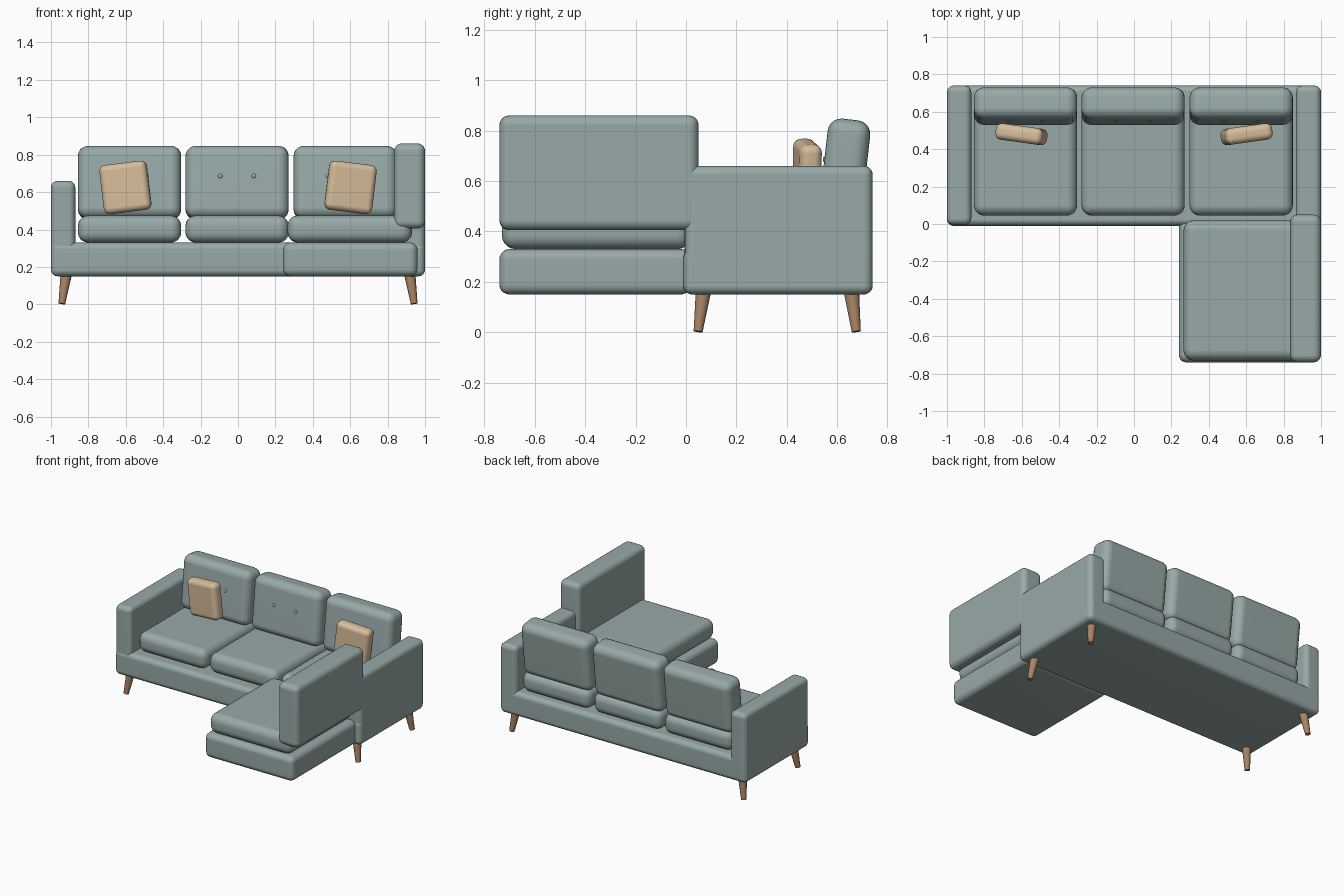
import bpy, bmesh
from math import radians
from mathutils import Vector, Euler

cube = bpy.data.objects.get("Cube")
if cube:
    bpy.data.objects.remove(cube, do_unlink=True)


def material(name, rgb):
    m = bpy.data.materials.new(name)
    m.use_nodes = True
    m.diffuse_color = (*rgb, 1)
    m.node_tree.nodes["Principled BSDF"].inputs["Base Color"].default_value = (*rgb, 1)
    return m


FABRIC = material("sage fabric", (0.31, 0.40, 0.39))
TAN = material("tan fabric", (0.68, 0.51, 0.33))
WOOD = material("brown wood", (0.40, 0.23, 0.13))


def finish(bm, name, mat, loc=(0, 0, 0), rot=(0, 0, 0)):
    mesh = bpy.data.meshes.new(name)
    bm.to_mesh(mesh)
    bm.free()
    mesh.materials.append(mat)
    ob = bpy.data.objects.new(name, mesh)
    bpy.context.collection.objects.link(ob)
    ob.location, ob.rotation_euler = loc, rot
    bpy.ops.object.select_all(action='DESELECT')
    ob.select_set(True)
    bpy.context.view_layer.objects.active = ob
    bpy.ops.object.shade_smooth_by_angle(angle=radians(35))
    return ob


def soft_box(name, x, y, z, radius, mat=FABRIC, rot=(0, 0, 0), flat_bottom=False):
    """Rounded box spanning the given ranges, turned about its centre."""
    size = Vector((x[1] - x[0], y[1] - y[0], z[1] - z[0]))
    loc = Vector((x[0] + x[1], y[0] + y[1], z[0] + z[1])) / 2
    bm = bmesh.new()
    bmesh.ops.create_cube(bm, size=1)
    bmesh.ops.scale(bm, vec=size, verts=bm.verts)
    edges = [e for e in bm.edges
             if not (flat_bottom and all(v.co.z < 0 for v in e.verts))]
    bmesh.ops.bevel(bm, geom=edges, offset=radius, segments=5,
                    profile=0.5, affect='EDGES', clamp_overlap=True)
    ob = finish(bm, name, mat, loc, [radians(a) for a in rot])
    ob.modifiers.new("soft normals", 'WEIGHTED_NORMAL').keep_sharp = True
    return ob


# Frame
soft_box("sofa_base", (-1, 1), (-0.01, 0.74), (0.15, 0.33), 0.035)
soft_box("right_arm", (-1, -0.87), (-0.005, 0.74), (0.295, 0.66), 0.035, flat_bottom=True)
soft_box("left_arm", (0.865, 1), (-0.005, 0.74), (0.295, 0.66), 0.035, flat_bottom=True)

# Chaise
soft_box("chaise_base", (0.24, 0.96), (-0.74, 0.02), (0.15, 0.33), 0.04)
soft_box("chaise_cushion", (0.265, 0.93), (-0.73, 0.02), (0.33, 0.475), 0.055)
soft_box("chaise_arm", (0.835, 1), (-0.74, 0.05), (0.405, 0.86), 0.04)

# Seat and back cushions, with two buttons on each back
LEAN = Euler((radians(-6.5), 0, 0))
for side, cx in (("right", -0.58), ("middle", -0.005), ("left", 0.573)):
    span = (cx - 0.276, cx + 0.276)
    soft_box(side + "_seat_cushion", span, (0.045, 0.71), (0.33, 0.475), 0.055)
    soft_box(side + "_back_cushion", span, (0.545, 0.715), (0.455, 0.845), 0.055,
             rot=(-6.5, 0, 0))
    for dx in (-0.09, 0.09):
        bm = bmesh.new()
        bmesh.ops.create_uvsphere(bm, u_segments=16, v_segments=8, radius=0.012)
        bmesh.ops.scale(bm, vec=(1, 0.5, 1), verts=bm.verts)
        spot = Vector((dx, -0.085, 0.027))
        spot.rotate(LEAN)
        finish(bm, side + "_button", FABRIC, Vector((cx, 0.63, 0.65)) + spot, LEAN)

# Throw pillows
for side, s in (("right", -1), ("left", 1)):
    cx = s * 0.602
    soft_box(side + "_throw_pillow", (cx - 0.128, cx + 0.128), (0.436, 0.524),
             (0.493, 0.757), 0.033, TAN, (0, s * 7, s * 8))

# Tapered, splayed legs
for sx in (-1, 1):
    for front, top_y, foot_y in ((True, 0.07, 0.048), (False, 0.655, 0.675)):
        bm = bmesh.new()
        bmesh.ops.create_cone(bm, cap_ends=True, segments=20, radius1=0.018,
                              radius2=0.031, depth=0.17)
        top, foot = Vector((sx * 0.917, top_y, 0.17)), Vector((sx * 0.942, foot_y, 0.003))
        turn = (top - foot).to_track_quat('Z', 'Y').to_euler()
        name = ("front" if front else "back") + ("_right" if sx < 0 else "_left") + "_leg"
        finish(bm, name, WOOD, (top + foot) / 2, turn)
